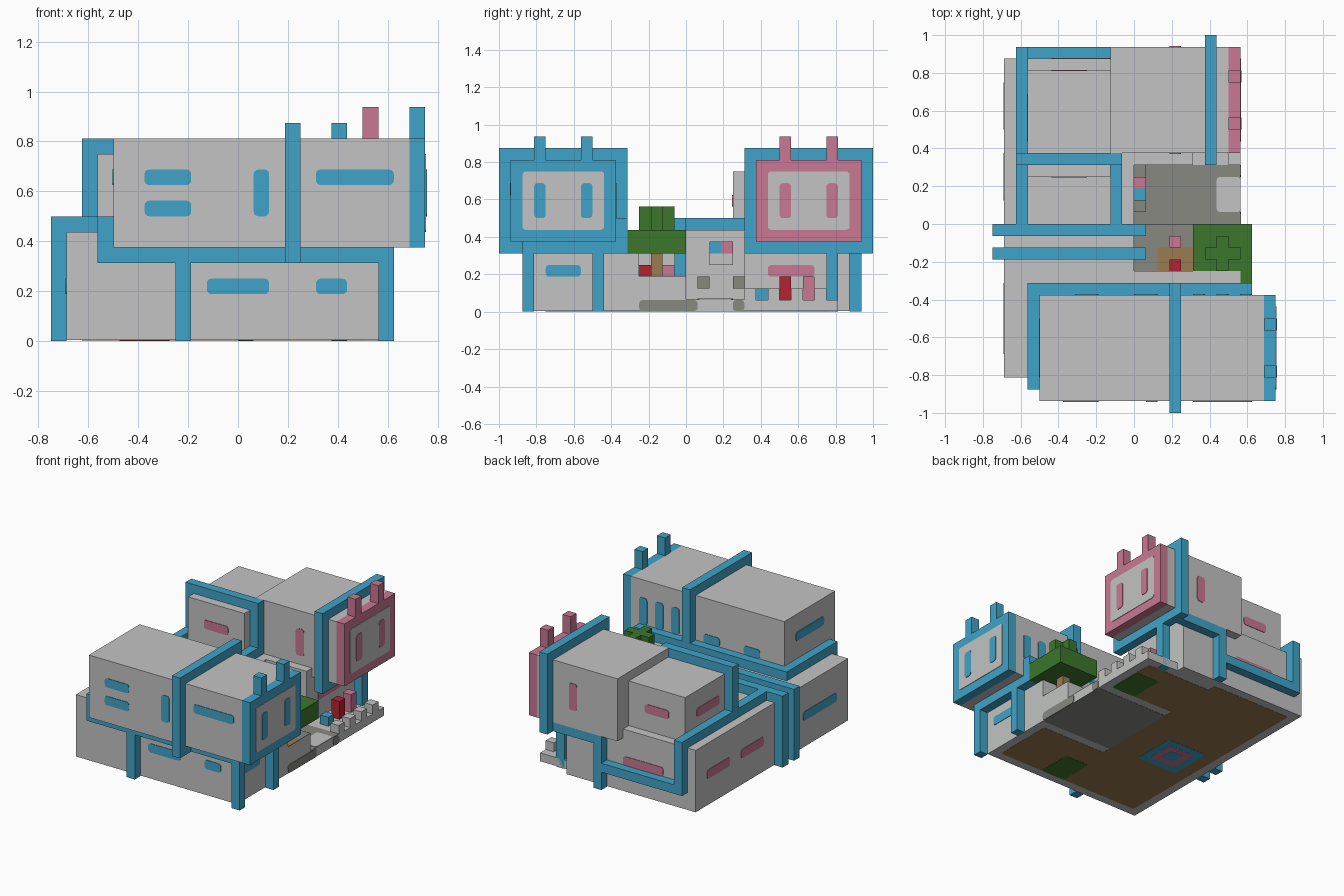
import bpy
import bmesh
from mathutils import Vector

U = 1 / 16      # grid cell
THIN = 0.06     # plate thickness in cells

old = bpy.data.objects.get("Cube")
if old:
    bpy.data.objects.remove(old, do_unlink=True)


def material(name, *rgb):
    lin = [(c / 255 / 12.92 if c < 11 else ((c / 255 + 0.055) / 1.055) ** 2.4) for c in rgb]
    mat = bpy.data.materials.new(name)
    mat.use_nodes = True
    mat.diffuse_color = (*lin, 1)
    mat.node_tree.nodes["Principled BSDF"].inputs["Base Color"].default_value = (*lin, 1)
    return mat


GREY = material("light concrete", 194, 196, 194)
BLUE = material("blue trim", 64, 164, 200)
PINK = material("pink trim", 200, 120, 146)
DARK = material("dark paving", 136, 136, 130)
GREEN = material("leaf green", 60, 118, 44)
BROWN = material("earth brown", 152, 124, 78)
RED = material("red", 180, 34, 48)


def add_box(bm, x0, x1, y0, y1, z0, z1):
    verts = bmesh.ops.create_cube(bm, size=1)["verts"]
    lo, hi = Vector((x0, y0, z0)) * U, Vector((x1, y1, z1)) * U
    for v in verts:
        v.co = [(lo[i] + hi[i]) / 2 + v.co[i] * (hi[i] - lo[i]) for i in range(3)]


def finish(name, mat, bm):
    mesh = bpy.data.meshes.new(name)
    bm.to_mesh(mesh)
    bm.free()
    mesh.materials.append(mat)
    obj = bpy.data.objects.new(name, mesh)
    bpy.context.scene.collection.objects.link(obj)
    return obj


def solid(name, mat, *boxes):
    bm = bmesh.new()
    for b in boxes:
        add_box(bm, *b)
    return finish(name, mat, bm)


def plate(name, mat, axis, pos, side, a0, a1, b0, b1, radius=0.3, depth=THIN):
    """Thin rounded plate lying on a plane; a and b are the two other axes in order."""
    span = [(a0, a1), (b0, b1)]
    span.insert(axis, tuple(sorted((pos, pos + side * depth))))
    bm = bmesh.new()
    add_box(bm, *span[0], *span[1], *span[2])
    edges = [e for e in bm.edges
             if abs((e.verts[0].co - e.verts[1].co).normalized()[axis]) > 0.9]
    if radius:
        bmesh.ops.bevel(bm, geom=edges, offset=radius * U, segments=3, profile=0.5, affect='EDGES')
    return finish(name, mat, bm)


def ring(name, x, y0, y1, z0, z1):
    """Square hoop, one cell thick, standing across the x axis."""
    solid(name, BLUE, (x, x + 1, y0, y0 + 1, z0, z1), (x, x + 1, y1 - 1, y1, z0, z1),
          (x, x + 1, y0 + 1, y1 - 1, z0, z0 + 1), (x, x + 1, y0 + 1, y1 - 1, z1 - 1, z1))


def end_panel(name, mat, x, y0, y1):
    """Framed end wall with two prongs and a pale face with two upright bars."""
    solid(name, mat, (x, x + 1, y0, y1, 6, 13),
          *[(x, x + 1, y, y + 1, 13, 15) for y in (y0 + 2, y1 - 3)])
    plate(name + "_face", GREY, 0, x + 1, 1, y0 + 1, y1 - 1, 7, 12)
    for y in (y0 + 2, y1 - 3):
        plate(name + "_bar", mat, 0, x + 1, 1, y, y + 1, 8, 11, depth=2 * THIN)


# Ground storey
solid("ground_storey", GREY, (-11, 9, -13, -4, THIN, 7), (-11, 0, -4, 5, THIN, 7),
      (-11, 5, 5, 14, THIN, 7))

# Front upper house with its ring
solid("front_house", GREY, (-8, 11, -15, -6, 6, 13))
end_panel("front_house_end", BLUE, 11, -15, -6)
ring("front_house_ring", 3, -16, -5, 5, 14)

# Rails and posts around the front house
solid("front_rails", BLUE, (-9, 10, -14, -13, 5, 6), (9, 10, -13, -5, 5, 6),
      (-9, -8, -14, -13, 6, 8), (-9, -8, -13, -5, 7, 8),
      (-8, 10, -6, -5, 7, 8), (9, 10, -6, -5, 6, 7))
solid("front_posts", BLUE, (-4, -3, -14, -13, 0, 5), (9, 10, -14, -13, 0, 5),
      (9, 10, -8, -7, 0, 5))

# Twin pipes over the middle roof
for y in (-3, -1):
    solid("middle_pipe", BLUE, (-12, 1, y, y + 1, 7, 8), (-12, -11, y, y + 1, 0, 7),
          (0, 1, y, y + 1, 3, 7))

# Back upper house and its smaller wing
solid("back_house", GREY, (-2, 8, 6, 15, 6, 13))
solid("back_wing", GREY, (-9, -2, 4, 13, 7, 12))
end_panel("back_house_end", PINK, 8, 6, 15)
ring("back_house_ring", 6, 5, 16, 5, 14)
solid("wing_frame", BLUE, (-10, -9, 5, 6, 7, 13), (-2, -1, 5, 6, 7, 13),
      (-9, -2, 5, 6, 12, 13))
solid("back_roof_rails", BLUE, (-10, -9, 0, 14, 7, 8), (-2, -1, 0, 5, 7, 8))
solid("back_rails", BLUE, (0, 6, 14, 15, 5, 6), (-10, -9, 14, 15, 2, 8),
      (-9, 0, 14, 15, 2, 3), (0, 1, 14, 15, 0, 5), (6, 7, 12, 13, 0, 5))

# Courtyard, planter and walled yard
solid("courtyard_slab", GREY, (0, 9, 0, 5, THIN, 1), (5, 9, 5, 13, THIN, 1))
solid("planter", GREY, (0, 9, -4, 0, THIN, 3))
solid("yard_merlons", GREY, *[(8, 9, y, y + 1, 1, 2) for y in range(5, 13, 2)])
plate("courtyard_paving", DARK, 2, 1, 1, 0, 9, 0, 5, 0)
plate("courtyard_patch", GREY, 2, 1, 1, 7, 9, 1, 4, depth=2 * THIN)
plate("planter_paving", DARK, 2, 3, 1, 0, 9, -2, 0, 0)
plate("planter_soil", BROWN, 2, 3, 1, 2, 9, -4, -2, 0)
plate("planter_corner", DARK, 2, 3, 1, 0, 2, -4, -2, 0)
plate("side_step", DARK, 0, 9, 1, -4, 1, THIN, 1)
plate("side_step_end", DARK, 0, 9, 1, 4, 5, THIN, 1)

# Courtyard wall sign and lamps
solid("wall_sign", GREY, (0, 1, 2, 4, 4, 5))
solid("sign_blue", BLUE, (0, 1, 2, 3, 5, 6))
solid("sign_pink", PINK, (0, 1, 3, 4, 5, 6))
solid("wall_lamps", DARK, (0, 1, 1, 2, 2, 3), (0, 1, 4, 5, 2, 3))

# Small blocks in the yard and planter
solid("yard_block_blue", BLUE, (6, 7, 6, 7, 1, 2))
solid("yard_block_red", RED, (6, 7, 8, 9, 1, 3))
solid("yard_block_pink", PINK, (6, 7, 10, 11, 1, 3))
solid("planter_red", RED, (3, 4, -4, -3, 3, 4))
solid("planter_pink", PINK, (3, 4, -2, -1, 3, 4))

# Tree
solid("tree_trunk", BROWN, (7, 8, -3, -2, 3, 5))
solid("tree_crown", GREEN, (5, 10, -4, 0, 5, 7), (9, 10, -5, -4, 5, 7),
      (6, 9, -3, -2, 7, 9), (7, 8, -4, -3, 7, 9), (7, 8, -2, -1, 7, 9))

# Windows: axis, plane, direction, then extents along the plane
blue_windows = [
    (1, -15, -1, -6, -3, 8, 9), (1, -15, -1, -6, -3, 10, 11),
    (1, -15, -1, 1, 2, 8, 11), (1, -15, -1, 5, 10, 10, 11),
    (1, -13, -1, -2, 2, 3, 4), (1, -13, -1, 5, 7, 3, 4),
    (0, 9, 1, -12, -9, 3, 4), (0, -8, -1, -13, -8, 10, 11), (0, -11, -1, -11, -5, 3, 4),
    (1, -6, 1, 0, 2, 8, 9), (1, -6, 1, -5, -3, 8, 9),
] + [(1, -6, 1, x, x + 1, 8, 11) for x in (5, 7, 9)]
pink_windows = [
    (0, 5, 1, 7, 11, 3, 4), (0, -11, -1, 8, 12, 3, 4), (0, -11, -1, 2, 6, 3, 4),
    (1, 14, 1, -7, -2, 3, 4), (1, 13, 1, -7, -4, 9, 10), (1, 4, -1, -7, -4, 9, 10),
    (0, -9, -1, 7, 11, 9, 10), (1, 15, 1, 3, 4, 8, 11), (1, 6, -1, 3, 4, 8, 11),
]
for spec in blue_windows:
    plate("blue_window", BLUE, *spec)
for spec in pink_windows:
    plate("pink_window", PINK, *spec)

# Painted underside
H = THIN / 3
plate("under_soil", BROWN, 2, THIN, -1, -10, 0, -12, 13, depth=H)
plate("under_soil_front", BROWN, 2, THIN, -1, 0, 8, -12, -5, depth=H)
plate("under_soil_back", BROWN, 2, THIN, -1, 0, 8, 6, 12, depth=H)
plate("under_paving", DARK, 2, THIN, -1, 0, 9, -4, 5, depth=H)
for x, y in ((1, -10), (6.5, 8)):
    plate("under_grass", GREEN, 2, THIN, -1, x - 1.5, x + 1.5, y - 2, y + 2, depth=2 * H)
for name, mat, r, d in (("outer", BLUE, 2.5, 2), ("middle", PINK, 1.6, 2.5), ("centre", BLUE, 0.8, 3)):
    plate("under_rug_" + name, mat, 2, THIN, -1, -6 - r, r - 6, -1 - r, r - 1, depth=d * H)
